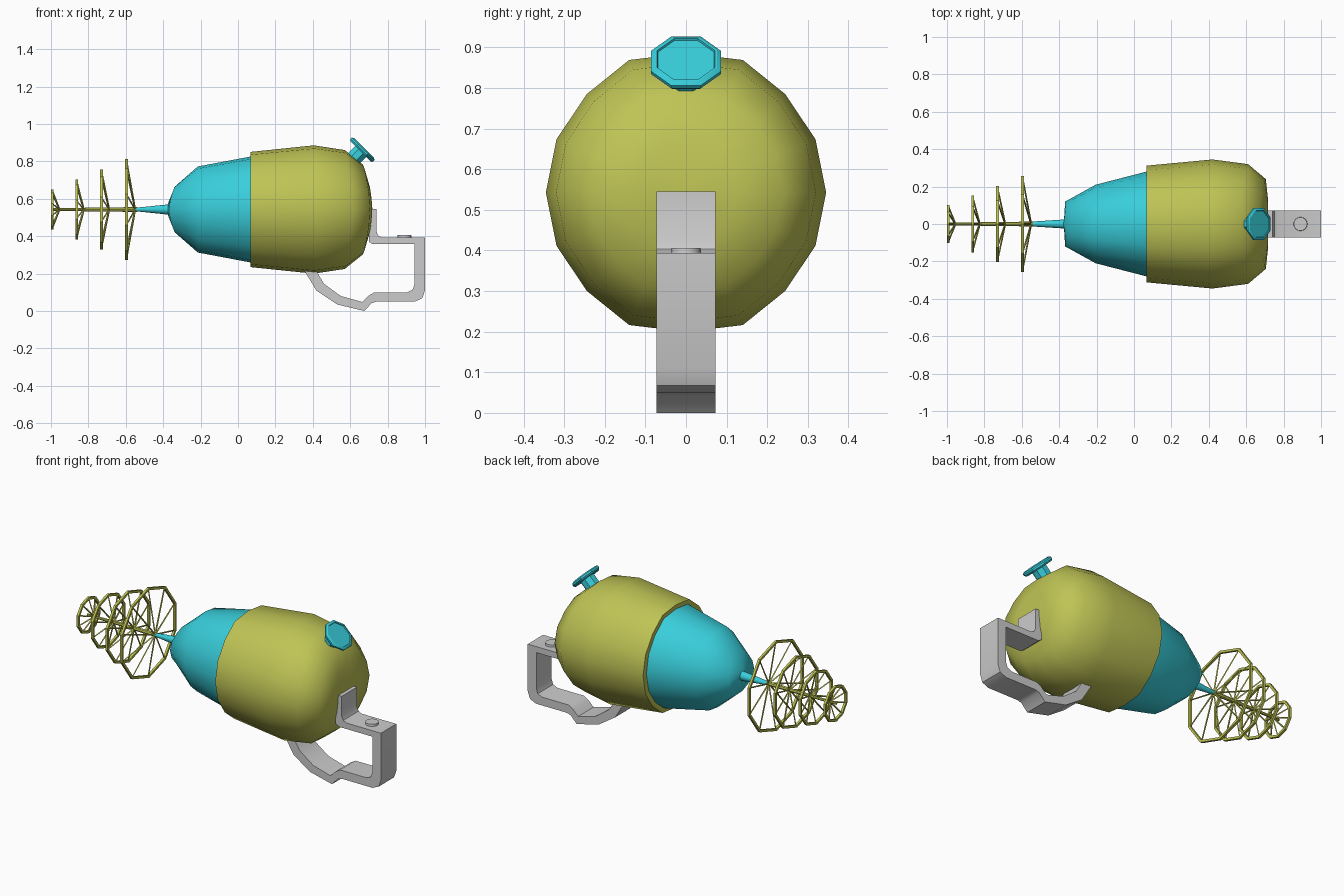
import bpy, bmesh, math
from mathutils import Vector

if "Cube" in bpy.data.objects:
    bpy.data.objects.remove(bpy.data.objects["Cube"])

CZ = 0.5425  # height of the long axis


def material(name, rgb):
    m = bpy.data.materials.new(name)
    m.diffuse_color = (*rgb, 1)
    m.use_nodes = True
    m.node_tree.nodes["Principled BSDF"].inputs["Base Color"].default_value = m.diffuse_color
    return m


OLIVE = material("olive", (0.52, 0.55, 0.09))
CYAN = material("cyan", (0.04, 0.62, 0.71))


def loft(bm, rings, loop=False, caps=True):
    """Skin a row of equal rings of points."""
    vs = [[bm.verts.new(p) for p in r] for r in rings]
    n = len(vs[0])
    for a, b in zip(vs, vs[1:] + vs[:1] if loop else vs[1:]):
        for i in range(n):
            j = (i + 1) % n
            bm.faces.new((a[i], a[j], b[j], b[i]))
    if caps and not loop:
        bm.faces.new(vs[0])
        bm.faces.new(vs[-1][::-1])


def finish(bm, name, mat=None, angle=40):
    bmesh.ops.recalc_face_normals(bm, faces=bm.faces[:])
    me = bpy.data.meshes.new(name)
    bm.to_mesh(me)
    bm.free()
    ob = bpy.data.objects.new(name, me)
    bpy.context.collection.objects.link(ob)
    if mat:
        me.materials.append(mat)
    bpy.ops.object.select_all(action='DESELECT')
    ob.select_set(True)
    bpy.context.view_layer.objects.active = ob
    if angle:
        bpy.ops.object.shade_smooth_by_angle(angle=math.radians(angle))
    return ob


def rod(bm, p, q, r1, r2, n=8, turn=0.0):
    """Tapered rod with n sides from p to q."""
    p, q = Vector(p), Vector(q)
    rot = (q - p).to_track_quat('Z', 'Y')
    def ring(c, r):
        return [c + rot @ Vector((r * math.cos(turn + math.tau * i / n),
                                  r * math.sin(turn + math.tau * i / n), 0)) for i in range(n)]
    loft(bm, [ring(p, r1), ring(q, r2)])


def hull_ring(x_side, x_top, ry, rz):
    """16-sided section whose x shifts from the sides to the top."""
    pts = []
    for i in range(16):
        a = math.tau * i / 16
        c, s = math.cos(a), math.sin(a)
        k = 1.06 if i % 8 in (3, 5) else 1.0   # slightly squared shoulders
        pts.append((x_side + (x_top - x_side) * s * s, ry * c * k, CZ + rz * s * k ** 0.5))
    return pts


# rear shell, with a lip over the nose
bm = bmesh.new()
loft(bm, [hull_ring(*r) for r in (
    (0.067, 0.067, 0.275, 0.275), (0.067, 0.067, 0.312, 0.308), (0.42, 0.405, 0.345, 0.343),
    (0.61, 0.57, 0.32, 0.318), (0.705, 0.668, 0.24, 0.24), (0.717, 0.702, 0.125, 0.13),
    (0.718, 0.718, 0.01, 0.01))])
finish(bm, "rear_shell", OLIVE, 50)

# nose shell with tapered spindle
bm = bmesh.new()
loft(bm, [hull_ring(*r) for r in (
    (0.08, 0.08, 0.282, 0.284), (0.067, 0.067, 0.28, 0.283), (-0.205, -0.215, 0.21, 0.23),
    (-0.368, -0.335, 0.12, 0.125), (-0.374, -0.376, 0.024, 0.027), (-0.56, -0.56, 0.012, 0.008))])
finish(bm, "nose_shell", CYAN, 60)

# drill shaft
bm = bmesh.new()
rod(bm, (-1, 0, CZ), (-0.54, 0, CZ), 0.007, 0.013)
finish(bm, "drill_shaft", OLIVE)

# spoked wheels along the shaft: x, radius, hub offset
for k, (x, r, hub) in enumerate(((-0.596, 0.27, 0.045), (-0.73, 0.214, 0.04),
                                 (-0.863, 0.161, 0.037), (-0.993, 0.108, 0.036))):
    bm = bmesh.new()
    rim, t = [], 0.007
    for i in range(10):
        a = math.pi / 2 + math.tau * i / 10
        c, s = math.cos(a), math.sin(a)
        rim.append([(x + dx, (r + dr) * c, CZ + (r + dr) * s)
                    for dx, dr in ((-t, 0), (t, 0), (t, -2 * t), (-t, -2 * t))])
        rod(bm, (x, (r - t) * c, CZ + (r - t) * s),
            (x + hub, 0.006 * c, CZ + 0.006 * s), 0.004, 0.005, 4)
    loft(bm, rim, loop=True)
    finish(bm, f"drill_wheel_{k + 1}", OLIVE, 30)

# filler cap: tilted octagon with a shallow recess, on a stem
bm = bmesh.new()
centre = Vector((0.665, 0, 0.862))
axis = Vector((1, 0, 1)).normalized()
u, v = Vector((0, 1, 0)), Vector((-1, 0, 1)).normalized()
def octagon(r, h):
    return [centre + axis * h + r * (math.cos(a) * u + math.sin(a) * v)
            for a in (math.pi / 8 + math.tau * i / 8 for i in range(8))]
loft(bm, [octagon(r, h) for r, h in (
    (0.045, -0.11), (0.045, -0.013), (0.085, -0.013), (0.093, -0.004), (0.093, 0.006),
    (0.082, 0.013), (0.077, 0.013), (0.075, 0.008))])
finish(bm, "filler_cap", CYAN, 30)

# handle strap: outer and inner edge, from the back plate round to the belly
outer = [(0.74, 0.545), (0.74, 0.425), (0.75, 0.403), (0.77, 0.393), (1, 0.393), (1, 0.11),
         (0.985, 0.068), (0.945, 0.05), (0.74, 0.05), (0.715, 0.042), (0.675, 0.0),
         (0.53, 0.035), (0.42, 0.108), (0.355, 0.215)]
inner = [(0.70, 0.545), (0.70, 0.40), (0.70, 0.37), (0.72, 0.357), (0.943, 0.357), (0.943, 0.14),
         (0.933, 0.113), (0.905, 0.1), (0.73, 0.1), (0.70, 0.083), (0.665, 0.048),
         (0.55, 0.08), (0.46, 0.145), (0.415, 0.22)]
W = 0.073
bm = bmesh.new()
loft(bm, [[(a, -W, b), (a, W, b), (c, W, d), (c, -W, d)] for (a, b), (c, d) in zip(outer, inner)])
finish(bm, "handle", None, 35)

# button on the handle
bm = bmesh.new()
rod(bm, (0.89, 0, 0.385), (0.89, 0, 0.406), 0.038, 0.036, 16)
finish(bm, "trigger_button")
